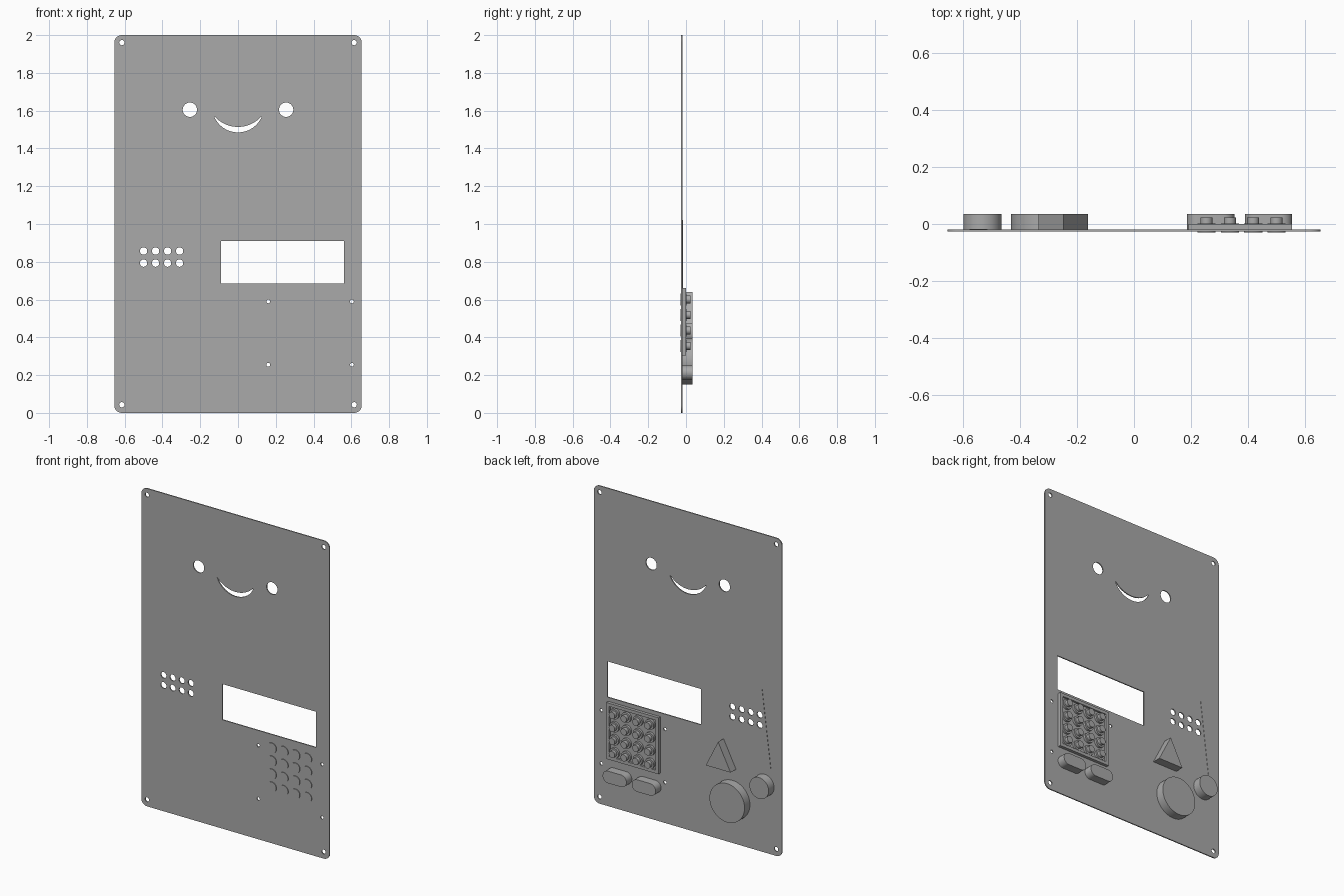
import bpy
from math import cos, sin, pi, radians

cube = bpy.data.objects.get("Cube")
if cube:
    bpy.data.objects.remove(cube)

grey = bpy.data.materials.new("plain grey")
grey.use_nodes = True
grey.diffuse_color = (0.4, 0.4, 0.4, 1)
grey.node_tree.nodes["Principled BSDF"].inputs["Base Color"].default_value = (0.4, 0.4, 0.4, 1)

FRONT, BACK = -0.026, -0.019   # faces of the thin panel
TOP = 0.035                    # rear ends of the big buttons


def arc(cx, cz, r, a0=0, a1=360, n=32):
    return [(cx + r * cos(radians(a0 + (a1 - a0) * i / n)),
             cz + r * sin(radians(a0 + (a1 - a0) * i / n))) for i in range(n + 1)]


def circle(cx, cz, r, n=32):
    return arc(cx, cz, r, n=n)[:-1]


def rect(x0, x1, z0, z1):
    return [(x0, z0), (x1, z0), (x1, z1), (x0, z1)]


def rounded(cx, cz, hw, hh, r, n=8):
    pts = []
    for sx, sz, a in ((1, 1, 0), (-1, 1, 90), (-1, -1, 180), (1, -1, 270)):
        pts += arc(cx + sx * (hw - r), cz + sz * (hh - r), r, a, a + 90, n)
    return pts


def slab(name, outlines, y0, y1):
    """Extrude x-z outlines (first is the edge, the rest are holes) from y0 to y1."""
    cu = bpy.data.curves.new(name, 'CURVE')
    cu.dimensions = '2D'
    cu.fill_mode = 'BOTH'
    cu.extrude = (y1 - y0) / 2
    for pts in outlines:
        sp = cu.splines.new('POLY')
        sp.points.add(len(pts) - 1)
        for p, (x, z) in zip(sp.points, pts):
            p.co = (x, z, 0, 1)
        sp.use_cyclic_u = True
    ob = bpy.data.objects.new(name, cu)
    bpy.context.collection.objects.link(ob)
    ob.rotation_euler.x = pi / 2
    ob.location.y = (y0 + y1) / 2
    cu.materials.append(grey)
    bpy.ops.object.select_all(action='DESELECT')
    ob.select_set(True)
    bpy.context.view_layer.objects.active = ob
    bpy.ops.object.convert(target='MESH')
    bpy.ops.object.shade_smooth_by_angle(angle=radians(30))
    return bpy.context.object


# Panel with all its openings
holes = [circle(x, z, 0.014, 16) for x in (-0.615, 0.615) for z in (0.043, 1.96)]
holes += [circle(x, z, 0.01, 16) for x in (0.16, 0.603) for z in (0.255, 0.59)]
holes += [circle(-0.5 + 0.0635 * i, z, 0.0195) for i in range(4) for z in (0.793, 0.857)]
holes += [circle(x, 1.605, 0.038) for x in (-0.255, 0.255)]
smile = arc(0, 1.622, 0.137, 202, 338, 24) + arc(0, 1.68, 0.166, 318, 222, 24)
holes += [smile, rect(-0.09, 0.56, 0.685, 0.91)]
slab("panel", [rounded(0, 1, 0.655, 1, 0.04)] + holes, FRONT, BACK)

# Keypad: tray with raised rim, and round keys stepped towards the back
tray = rect(0.192, 0.555, 0.305, 0.66)
slab("keypad_floor", [tray], BACK, -0.012)
slab("keypad_rim", [tray, rect(0.212, 0.535, 0.325, 0.64)], -0.012, 0.0)
for row in range(4):
    for col in range(4):
        x, z = 0.255 + 0.082 * col, 0.355 + 0.082 * row
        slab("key_face", [circle(x, z, 0.032, 24)], -0.03, 0.002)
        slab("key_stem", [circle(x, z, 0.021, 24)], 0.002, 0.023)

# Large buttons standing out behind the panel
slab("large_round_button", [circle(-0.31, 0.272, 0.122, 64)], FRONT, TOP)
slab("small_round_button", [circle(-0.533, 0.425, 0.067, 48)], FRONT, TOP)
slab("triangle_button", [[(-0.335, 0.47), (-0.162, 0.47), (-0.248, 0.64)]], FRONT, TOP)
for side, x in (("right", 0.27), ("left", 0.473)):
    slab(side + "_oval_button", [rounded(x, 0.213, 0.083, 0.038, 0.0375)], FRONT, TOP)

# Thin sliver on the back
slab("rear_sliver", [[(-0.515, 1.02), (-0.518, 1.02), (-0.578, 0.54), (-0.575, 0.54)]], BACK, -0.017)
